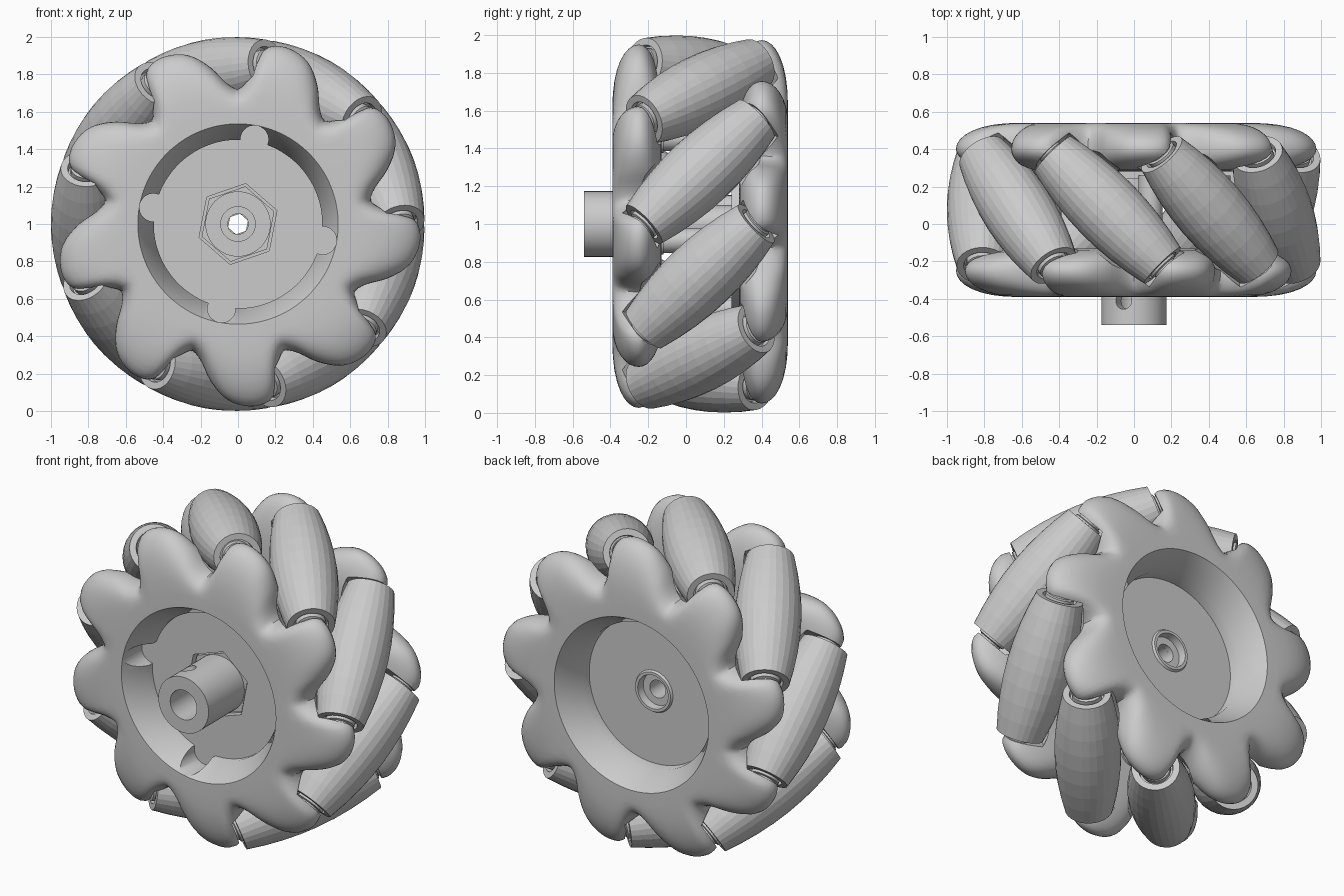
import bpy, bmesh, math
from mathutils import Matrix, Vector

if "Cube" in bpy.data.objects:
    bpy.data.objects.remove(bpy.data.objects["Cube"])

N = 9                      # rollers
MID = 0.075                # mid plane of the wheel in y
R0 = 0.81                  # distance of the roller axes from the wheel axis
HALF = 0.42                # half length of a roller


def frame(x, z, origin):
    """Matrix with the given local x and z directions."""
    y = z.cross(x)
    return Matrix.Translation(origin) @ Matrix((x, y, z)).transposed().to_4x4()


def radial(deg, r=1.0):
    a = math.radians(deg)
    return Vector((r * math.cos(a), 0, r * math.sin(a)))


def along_y(deg=0, r=0):
    return frame(radial(deg), Vector((0, 1, 0)), radial(deg, r) + Vector((0, 0, 1)))


def finish(name, bm, smooth=None):
    bmesh.ops.remove_doubles(bm, verts=bm.verts, dist=1e-5)
    bmesh.ops.recalc_face_normals(bm, faces=bm.faces)
    me = bpy.data.meshes.new(name)
    bm.to_mesh(me)
    bm.free()
    ob = bpy.data.objects.new(name, me)
    bpy.context.collection.objects.link(ob)
    if smooth:
        shade(ob, smooth)
    return ob


def shade(ob, deg):
    bpy.ops.object.select_all(action='DESELECT')
    ob.select_set(True)
    bpy.context.view_layer.objects.active = ob
    bpy.ops.object.shade_smooth_by_angle(angle=math.radians(deg))


def lathe(name, prof, seg, mats, smooth=None):
    """Turn a profile of (radius, height) about local z, once per matrix."""
    bm = bmesh.new()
    count = len(prof)
    last = count if prof[0][0] > 0 else count - 1
    for m in mats:
        rows = []
        for i in range(seg):
            a = 2 * math.pi * i / seg
            rows.append([bm.verts.new(m @ Vector((r * math.cos(a), r * math.sin(a), t)))
                         for r, t in prof])
        for i in range(seg):
            p, q = rows[i], rows[(i + 1) % seg]
            for k in range(last):
                n = (k + 1) % count
                quad = [p[k], q[k], q[n], p[n]]
                if prof[k][0] == 0:
                    quad = [p[k], q[n], p[n]]
                elif prof[n][0] == 0:
                    quad = [p[k], q[k], p[n]]
                bm.faces.new(quad)
    return finish(name, bm, smooth)


def rod(name, r, a, b, seg, mats, smooth=None):
    return lathe(name, [(0, a), (r, a), (r, b), (0, b)], seg, mats, smooth)


def cut(ob, cutter, keep=False):
    mod = ob.modifiers.new("cut", 'BOOLEAN')
    mod.operation, mod.solver, mod.object = 'DIFFERENCE', 'EXACT', cutter
    mod.use_self = True
    bpy.context.view_layer.objects.active = ob
    bpy.ops.object.modifier_apply(modifier=mod.name)
    if not keep:
        bpy.data.objects.remove(cutter)


# rollers: barrels that together touch the outer circle of radius 1
def barrel(t, grow=0.0):
    return 1 - math.sqrt(R0 * R0 + t * t / 2) + grow


roller_mats = []
for k in range(N):
    a = 20 + 360 / N * k
    axis = (radial(a + 90) + Vector((0, 1, 0))).normalized()
    roller_mats.append(frame(radial(a), axis, radial(a, R0) + Vector((0, MID, 1))))

steps = [HALF * (i / 4 - 1) for i in range(9)]
prof = [(0.05, -0.39), (0.095, -0.39), (0.1, -HALF)] + [(barrel(t), t) for t in steps]
prof += [(0.1, HALF), (0.095, 0.39), (0.05, 0.39)]
lathe("rollers", prof, 28, roller_mats)
rod("roller_axles", 0.05, -0.51, 0.51, 16, roller_mats, 35)
for s in (-1, 1):
    lathe("roller_washers", [(0.045, s * 0.38), (0.085, s * 0.38), (0.085, s * 0.43),
                             (0.07, s * 0.435), (0.07, s * 0.46), (0.045, s * 0.46)],
          20, roller_mats, 35)

# clearance shape around the rollers
gap = 0.445
clear = [(0, -gap)] + [(barrel(t * gap / HALF, 0.015), t * gap / HALF) for t in steps] + [(0, gap)]
clearance = lathe("roller_clearance", clear, 28, roller_mats)
clearance.hide_render = True

# side plate outline: angle from the finger tip, radius (one of nine fingers)
LOBE = [(-27, .72), (-22, .76), (-17, .85), (-11, .935), (-5, .972), (1, .972),
        (5, .93), (8, .81), (13, .72)]


def outline(deg):
    d = (deg + 3 + 27) % 40 - 27
    for i in range(8):
        if LOBE[i][0] <= d <= LOBE[i + 1][0]:
            (x0, y0), (x1, y1) = LOBE[i], LOBE[i + 1]

            def slope(j):
                if j in (0, 8):
                    return 0
                return (LOBE[j + 1][1] - LOBE[j - 1][1]) / (LOBE[j + 1][0] - LOBE[j - 1][0])
            w, h = (d - x0) / (x1 - x0), x1 - x0
            return (y0 * (1 + 2 * w) * (1 - w) ** 2 + slope(i) * h * w * (1 - w) ** 2
                    + y1 * w * w * (3 - 2 * w) + slope(i + 1) * h * w * w * (w - 1))
    return 0.72


def side_plate(name):
    bm = bmesh.new()
    rows = []
    us = [0.25, 0.45, 0.62, 0.76, 0.87, 0.94, 0.985]
    for i in range(216):
        deg = i * 360 / 216
        R = outline(deg)
        sec = [(0.45, -0.13), (0.45, -0.24), (0.535, -0.39), (0.61, -0.39)]
        bulge = [(0.61 + (R - 0.61) * u, math.sqrt(1 - u ** 2.4)) for u in us]
        sec += [(r, -0.25 - 0.14 * b) for r, b in bulge] + [(R, -0.25)]
        sec += [(r, -0.25 + 0.12 * b) for r, b in reversed(bulge)] + [(0.61, -0.13)]
        rows.append([bm.verts.new(radial(deg, r) + Vector((0, y, 1))) for r, y in sec])
    n = len(rows[0])
    for i in range(216):
        p, q = rows[i], rows[(i + 1) % 216]
        for k in range(n):
            m = (k + 1) % n
            bm.faces.new((p[k], q[k], q[m], p[m]))
    return finish(name, bm)


# front side plate, and the same plate flipped for the rear
front = side_plate("front_side_plate")
cut(front, clearance)
rear = front.copy()
rear.data = front.data.copy()
rear.name = "rear_side_plate"
bpy.context.collection.objects.link(rear)
pivot = Vector((0, MID, 1))
rear.data.transform(Matrix.Translation(pivot) @ Matrix.Rotation(math.pi, 4, radial(20))
                    @ Matrix.Translation(-pivot))

# screw notches in the front recess
screw_mats = [along_y(79 + 90 * k, 0.46) for k in range(4)]
cut(front, rod("notch_cutter", 0.075, -0.5, -0.2, 24, screw_mats))
shade(front, 35)
shade(rear, 35)
lathe("screw_heads", [(0.045, -0.12), (0.075, -0.12), (0.075, -0.19), (0.068, -0.198),
                      (0.045, -0.198)], 24, screw_mats, 35)
lathe("screw_sockets", [(0.028, -0.12), (0.045, -0.12), (0.045, -0.18), (0.028, -0.18)],
      6, screw_mats)
lathe("standoffs", [(0.025, -0.14), (0.065, -0.14), (0.065, 0.26), (0.025, 0.26)],
      20, screw_mats, 35)

# front disc with a hexagonal pocket
centre = [along_y()]
hexagon = [along_y(79)]
disc = lathe("front_disc", [(0.056, -0.13), (0.456, -0.13), (0.456, -0.205), (0.056, -0.205)],
             72, centre)
cut(disc, rod("hex_cutter", 0.22, -0.3, -0.16, 6, hexagon))
shade(disc, 35)
lathe("hub_hexagon", [(0.056, -0.185), (0.205, -0.185), (0.205, -0.15), (0.056, -0.15)],
      6, hexagon)

# hub sleeve with stepped bore and set screw hole
hub = lathe("hub_sleeve", [(0.055, -0.16), (0.174, -0.16), (0.174, -0.54), (0.092, -0.54),
                           (0.092, -0.25), (0.055, -0.25)], 48, centre)
hole = frame(Vector((0, 1, 0)), radial(109), Vector((0, -0.41, 1)))
cut(hub, rod("set_screw_cutter", 0.045, 0.05, 0.3, 20, [hole]))
shade(hub, 35)
lathe("centre_tube", [(0.055, -0.17), (0.1, -0.17), (0.1, 0.25), (0.055, 0.25)],
      36, centre, 35)

# rear disc with a raised ring around the bore
lathe("rear_disc", [(0.055, 0.24), (0.456, 0.24), (0.456, 0.315), (0.13, 0.315),
                    (0.122, 0.328), (0.105, 0.328), (0.1, 0.28), (0.055, 0.28)],
      72, centre, 35)
